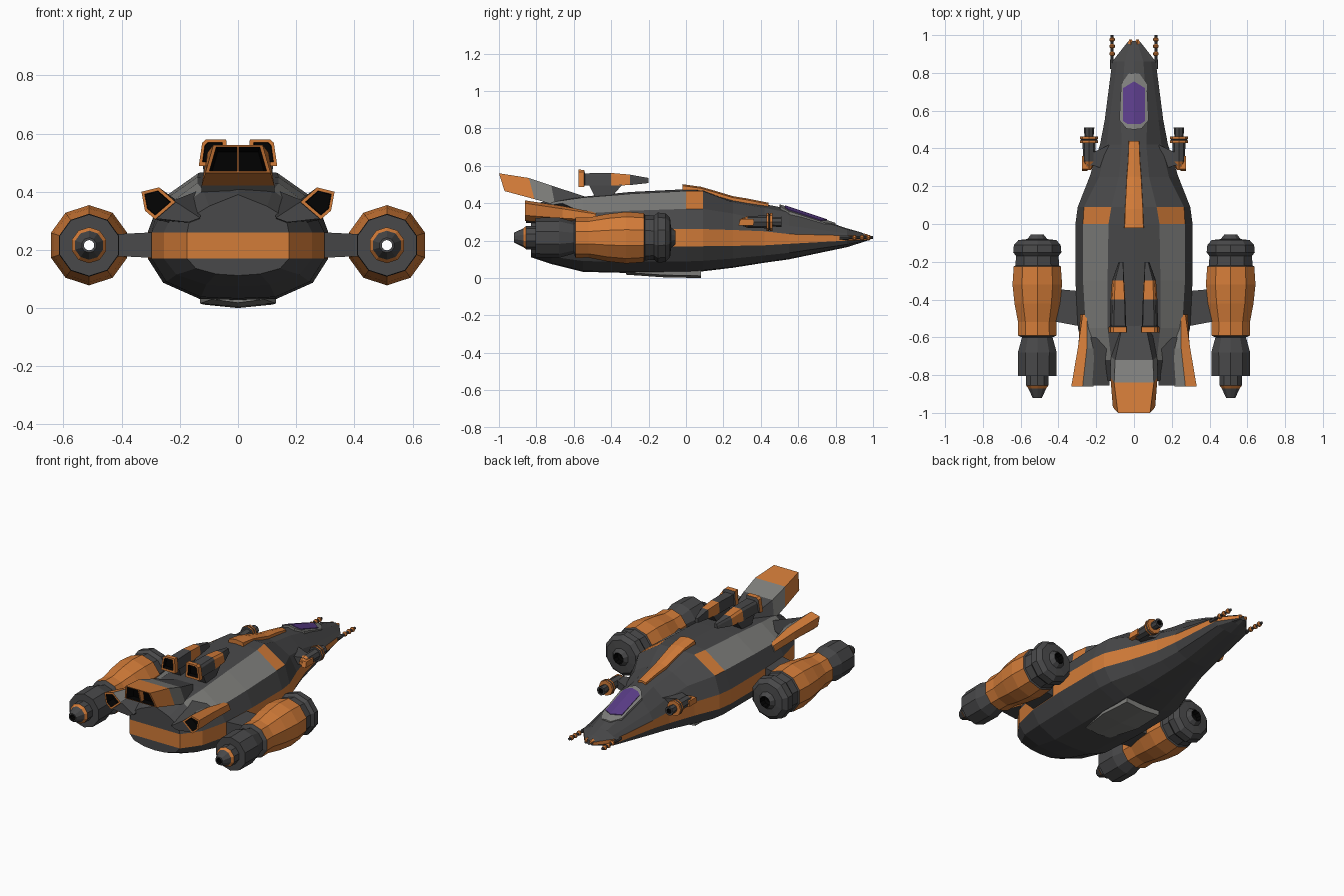
import bpy, bmesh, math
from mathutils import Vector

if "Cube" in bpy.data.objects:
    bpy.data.objects.remove(bpy.data.objects["Cube"])

COLORS = {"dark": (.065, .065, .067), "orange": (.65, .2, .04), "light": (.21, .21, .2),
          "black": (.001, .001, .001), "purple": (.1, .045, .24)}
KEYS = list(COLORS)
MATS = []
for k, c in COLORS.items():
    m = bpy.data.materials.new(k)
    m.diffuse_color = (*c, 1)
    m.use_nodes = True
    m.node_tree.nodes["Principled BSDF"].inputs["Base Color"].default_value = m.diffuse_color
    MATS.append(m)


def loft(name, rings, mat, closed=False):
    """Skin a series of equal-length rings; mat is a list per segment or f(i, j)."""
    bm = bmesh.new()
    f = mat if callable(mat) else (lambda i, j: mat[min(i, len(mat) - 1)])
    vs = [[bm.verts.new(p) for p in r] for r in rings]
    n, k = len(rings[0]), len(rings)
    for i in range(k if closed else k - 1):
        for j in range(n):
            a, b = vs[i], vs[(i + 1) % k]
            bm.faces.new((a[j], a[(j + 1) % n], b[(j + 1) % n], b[j])).material_index = KEYS.index(f(i, j))
    if not closed:
        bm.faces.new(vs[0]).material_index = KEYS.index(f(0, 0))
        bm.faces.new(vs[-1]).material_index = KEYS.index(f(k - 2, 0))
    bmesh.ops.remove_doubles(bm, verts=bm.verts, dist=1e-5)
    bmesh.ops.dissolve_degenerate(bm, edges=bm.edges, dist=1e-5)
    bmesh.ops.recalc_face_normals(bm, faces=bm.faces)
    me = bpy.data.meshes.new(name)
    bm.to_mesh(me)
    bm.free()
    for m in MATS:
        me.materials.append(m)
    ob = bpy.data.objects.new(name, me)
    bpy.context.collection.objects.link(ob)
    return ob


def lathe(name, cx, cz, prof, n, closed=False):
    """Revolve (y, radius, colour) rows about an axis along y."""
    rings = [[(cx + r * math.sin(t * math.tau / n), y, cz + r * math.cos(t * math.tau / n))
              for t in range(n)] for y, r, _ in prof]
    return loft(name, rings, [p[2] for p in prof], closed)


def scaled(ring, s, dy=0, dz=0):
    c = sum((Vector(p) for p in ring), Vector()) / len(ring)
    return [c + (Vector(p) - c) * s + Vector((0, dy, dz)) for p in ring]


def recess(rings, s, depth, drop=0):
    """Add a rim and a sunken opening behind the last ring."""
    return rings + [scaled(rings[-1], s), scaled(rings[-1], s * .93, depth, drop)]


# Hull: y, half width, bottom, band low, band high, shoulder x/z, top edge x/z, top centre
STATIONS = [
    (.97, .028, .20, .205, .222, .025, .226, .015, .23, .231),
    (.93, .06, .187, .203, .225, .048, .232, .028, .243, .246),
    (.86, .115, .165, .20, .227, .09, .238, .05, .26, .266),
    (.55, .155, .10, .183, .235, .13, .28, .07, .35, .37),
    (.42, .18, .082, .175, .25, .145, .31, .065, .375, .395),
    (.25, .235, .055, .172, .257, .185, .345, .08, .405, .422),
    (.09, .298, .036, .17, .262, .265, .37, .12, .465, .47),
    (0, .31, .03, .17, .262, .27, .37, .135, .465, .475),
    (-.3, .31, .027, .17, .262, .27, .36, .14, .45, .46),
    (-.55, .297, .033, .17, .26, .255, .345, .14, .43, .435),
    (-.72, .255, .075, .17, .26, .22, .33, .12, .405, .42),
    (-.83, .175, .112, .17, .26, .165, .31, .10, .35, .39)]


def hull_ring(y, w, zb, lo, hi, xs, zs, xt, zt, zc, k=1):
    half = [(.43 * w, zb + .005), (.83 * w, zb + .42 * (lo - zb)), (w, lo), (w, hi), (xs, zs), (xt, zt)]
    pts = [(0, zb)] + half + [(0, zc)] + [(-x, z) for x, z in half[::-1]]
    return [(x * k, y, z) for x, z in pts]


def hull_mat(i, j):
    j = min(j, 13 - j)
    if j == 3:
        return "orange"
    if j == 5 and 6 <= i <= 9:
        return "orange" if i == 6 else "light"
    return "dark"


loft("hull", [hull_ring(*s) for s in STATIONS] + [hull_ring(*STATIONS[-1], k=0)], hull_mat)


# Canopy rim and glass following the nose slope
def canopy(name, half, lift, color):
    h = lambda x, y: .387 - .335 * (y - .5) - .27 * abs(x) + lift
    for s in (1, -1):
        top = [(s * x, y, h(x, y)) for x, y in half]
        mid = (0, .65, h(0, .65))
        pts = top[:1] + [mid] + top[:0:-1]  # ridge kept straight down the middle
        loft(name, [[(x, y, z - .03) for x, y, z in pts], pts], [color])


canopy("canopy_rim", [(0, .5), (.04, .505), (.078, .55), (.068, .74), (.03, .795), (0, .8)][::-1], .008, "light")
canopy("canopy_glass", [(0, .53), (.035, .53), (.058, .545), (.057, .72), (0, .755)][::-1], .012, "purple")

# Dorsal spine
loft("spine", [[(-w, y, z - .06), (w, y, z - .06), (w * .9, y, z - .008), (0, y, z), (-w * .9, y, z - .008)]
               for y, w, z in [(-.02, .055, .502), (.08, .052, .488), (.16, .047, .465), (.25, .042, .438),
                               (.33, .035, .425), (.44, .03, .403)]], ["orange"])


# Tail duct
def trap(b, t, z0, z1, y0, y1):
    return [(-b, y0, z0), (b, y0, z0), (t, y1, z1), (-t, y1, z1)]


tail = [trap(.10, .06, .38, .432, -.5, -.53), trap(.125, .10, .39, .495, -.70, -.72),
        trap(.125, .105, .422, .535, -.81, -.84), trap(.112, .085, .465, .56, -.97, -1)]
loft("tail_duct", recess(tail, .88, .06, -.014), ["dark", "light", "orange", "orange", "black"])
loft("tail_strut", [trap(.004, .004, .472, .553, -.97, -.995), trap(.004, .004, .472, .535, -.94, -.95)], ["orange"])

# Belly ramp
loft("belly_ramp", [[(-w, y, .045), (w, y, .045), (w, y, z + .012), (0, y, z), (-w, y, z + .012)]
                    for y, w, z in [(.08, .12, 0), (-.12, .13, .004), (-.32, .09, .018)]], ["light"])

D, O, B = "dark", "orange", "black"
NACELLE = [(-.055, .035, D), (-.08, .055, D), (-.085, .105, D), (-.11, .13, D), (-.15, .134, D), (-.17, .118, D),
           (-.22, .122, D), (-.225, .131, O), (-.32, .138, O), (-.42, .127, O), (-.52, .107, O), (-.59, .108, D),
           (-.6, .085, D), (-.68, .108, D), (-.805, .106, D), (-.805, .062, D), (-.855, .062, O), (-.87, .05, D),
           (-.92, .026, D), (-.92, .018, B), (-.1, .018, B), (-.09, .03, B)]

for s, side in ((1, "right"), (-1, "left")):
    # Engine nacelle and pylon
    lathe("nacelle_" + side, s * .512, .216, NACELLE, 10, True)
    loft("pylon_" + side, [[(s * x, a, .255 + e), (s * x, b, .255 + e), (s * x, b, .178 - e), (s * x, a, .178 - e)]
                           for x, a, b, e in [(.24, -.36, -.55, .008), (.40, -.345, -.52, 0), (.48, -.35, -.52, 0)]], [D])

    # Shoulder exhaust pod
    pod = [[(s * x, y, z) for x, z in p] for y, p in (
        (-.48, [(.23, .33), (.25, .35), (.272, .342), (.285, .31), (.24, .29)]),
        (-.66, [(.19, .355), (.25, .385), (.298, .37), (.295, .32), (.22, .29)]),
        (-.86, [(.215, .365), (.272, .415), (.332, .4), (.32, .335), (.285, .305)]))]
    loft("pod_" + side, recess(pod, .76, .06),
         lambda i, j: B if i == 3 else O if i == 2 or j in (1, 2, 3) else "light" if j == 0 else D)
    # Fairing between pod and hull
    loft("pod_fairing_" + side, [[(s * x, y, z) for x, z in p] for y, p in (
        (-.6, [(.12, .41), (.24, .355), (.27, .30), (.15, .28)]),
        (-.855, [(.13, .31), (.222, .37), (.285, .308), (.17, .295)]))], [D])

    # Dorsal cannon with pedestal
    def cannon(y, w, z0, z1):
        c = s * (.082 if y < -.25 else .068)
        return [(c + s * x, y, z) for x, z in
                ((-w, z0), (w * 1.15, z0), (w * .9, z1 - .012), (w * .6, z1), (-w * .9, z1))]
    body = [cannon(*r) for r in [(-.2, .011, .508, .535), (-.3, .03, .497, .553), (-.4, .036, .494, .562),
                                 (-.54, .04, .496, .56), (-.545, .046, .488, .578), (-.575, .046, .488, .58)]]
    loft("cannon_" + side, recess(body, .72, .025), [D, O, D, D, O, O, B])
    loft("cannon_mount_" + side, [[(s * (c - w), y0, z), (s * (c + w), y0, z), (s * (c + w), y1, z), (s * (c - w), y1, z)]
                                  for c, w, y0, y1, z in [(.088, .03, -.48, -.41, .42), (.085, .035, -.52, -.34, .50)]], [D])

    # Cheek gun with arm
    lathe("cheek_gun_" + side, s * .238, .3,
          [(.285, .012, O), (.33, .032, D), (.43, .034, D), (.43, .048, O), (.442, .048, D), (.447, .04, D),
           (.45, .048, O), (.462, .048, O), (.462, .024, D), (.51, .028, D), (.51, .016, B), (.48, .014, B)], 8)
    loft("cheek_arm_" + side, [[(s * x, y0, .275), (s * x, y1, .275), (s * x, y1, .322), (s * x, y0, .322)]
                               for x, y0, y1 in [(.13, .28, .42), (.215, .31, .38), (.25, .31, .35)]], [D])
    loft("cheek_fin_" + side, [[(s * x, y0, z), (s * x, y1, z), (s * (x - .03), y1, z), (s * (x - .03), y0, z)]
                               for x, y0, y1, z in [(.275, .28, .36, .28), (.275, .29, .36, .315)]], [O])

    # Nose gun with bead rings
    beads = [(.82, .012, D), (.87, .012, D), (.87, .008, D)]
    for y in (.89, .93, .965):
        beads += [(y, .008, O), (y + .006, .015, O), (y + .016, .015, O), (y + .022, .008, D)]
    lathe("nose_gun_" + side, s * .116, .216, beads + [(1, .008, D)], 8)
    # Nose tip lamp
    lathe("nose_lamp_" + side, s * .018, .222, [(.945, .016, O), (.965, .014, O), (.978, .007, O)], 6)
